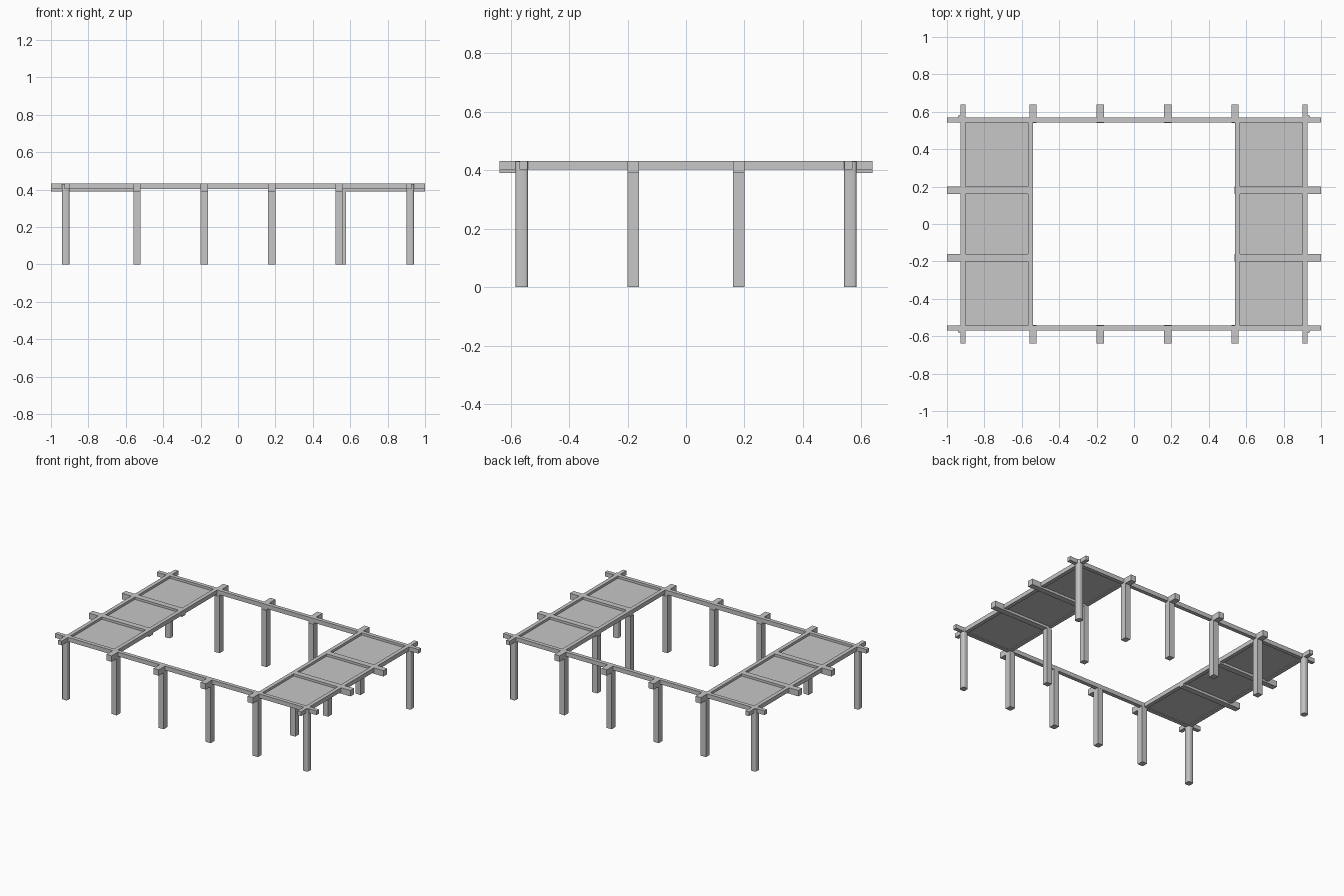
import bpy
import bmesh

cube = bpy.data.objects.get("Cube")
if cube:
    bpy.data.objects.remove(cube, do_unlink=True)

# One plain grey for the whole frame
grey = bpy.data.materials.new("plain grey")
grey.use_nodes = True
colour = (0.57, 0.57, 0.57, 1)
grey.diffuse_color = colour
grey.node_tree.nodes["Principled BSDF"].inputs["Base Color"].default_value = colour

TOP = 0.432        # top of every beam
THIN = 0.403       # underside of the slim rails
DEEP = 0.391       # underside of the deep beams
RAIL = 0.027       # slim rail width
POST = 0.04        # post and deep beam width
RAIL_X, RAIL_Y = 0.915, 0.556
INNER_X = 0.553
END_Y = 0.638


def box(name, xs, ys, zs, round_edges=0):
    """Axis-aligned box between the given limits, upright edges optionally rounded."""
    bm = bmesh.new()
    bmesh.ops.create_cube(bm, size=1)
    for v in bm.verts:
        for i, (a, b) in enumerate((xs, ys, zs)):
            v.co[i] = max(a, b) if v.co[i] > 0 else min(a, b)
    if round_edges:
        upright = [e for e in bm.edges
                   if abs(e.verts[0].co.z - e.verts[1].co.z) > 0.1]
        bmesh.ops.bevel(bm, geom=upright, offset=round_edges, segments=3,
                        profile=0.5, affect='EDGES')
        for f in bm.faces:
            f.smooth = abs(f.normal.z) < 0.5
        for e in bm.edges:
            e.smooth = abs(e.verts[0].co.z - e.verts[1].co.z) > 0.1
    mesh = bpy.data.meshes.new(name)
    bm.to_mesh(mesh)
    bm.free()
    mesh.materials.append(grey)
    obj = bpy.data.objects.new(name, mesh)
    bpy.context.collection.objects.link(obj)
    return obj


def span(centre, width):
    return centre - width / 2, centre + width / 2


# Long rails, with a post and a short deep bracket at each inner bay
for s, end in ((-1, "front"), (1, "back")):
    box(f"{end}_rail", (-1, 1), span(s * RAIL_Y, RAIL), (THIN, TOP))
    for x in (-0.54, -0.18, 0.18, 0.54):
        box(f"{end}_post", span(x, POST), span(s * 0.562, 0.043), (0, DEEP))
        box(f"{end}_bracket", span(x, POST), (s * 0.543, s * END_Y), (DEEP, TOP))

# Side bays: outer and inner rails, corner posts, cross beams and roof panels
for s, side in ((-1, "right"), (1, "left")):
    box(f"{side}_outer_rail", span(s * RAIL_X, RAIL), (-END_Y, END_Y), (THIN, TOP))
    box(f"{side}_inner_rail", span(s * INNER_X, RAIL), (-RAIL_Y, RAIL_Y), (THIN, TOP))
    for t in (-1, 1):
        box(f"{side}_corner_post", span(s * 0.921, POST), span(t * 0.562, 0.043),
            (0, TOP - 0.002), round_edges=0.01)
        box(f"{side}_cross_beam", (s * 0.54, s), span(t * 0.18, POST), (DEEP, TOP))
    for y, depth in ((-0.371, 0.343), (0, 0.32), (0.371, 0.343)):
        box(f"{side}_roof_panel", (s * 0.566, s * 0.902), span(y, depth),
            (0.408, 0.416))

# Inner posts stand on the left side only
for y in (-0.18, 0.18):
    box("left_inner_post", span(0.558, POST), span(y, POST), (0, DEEP))
